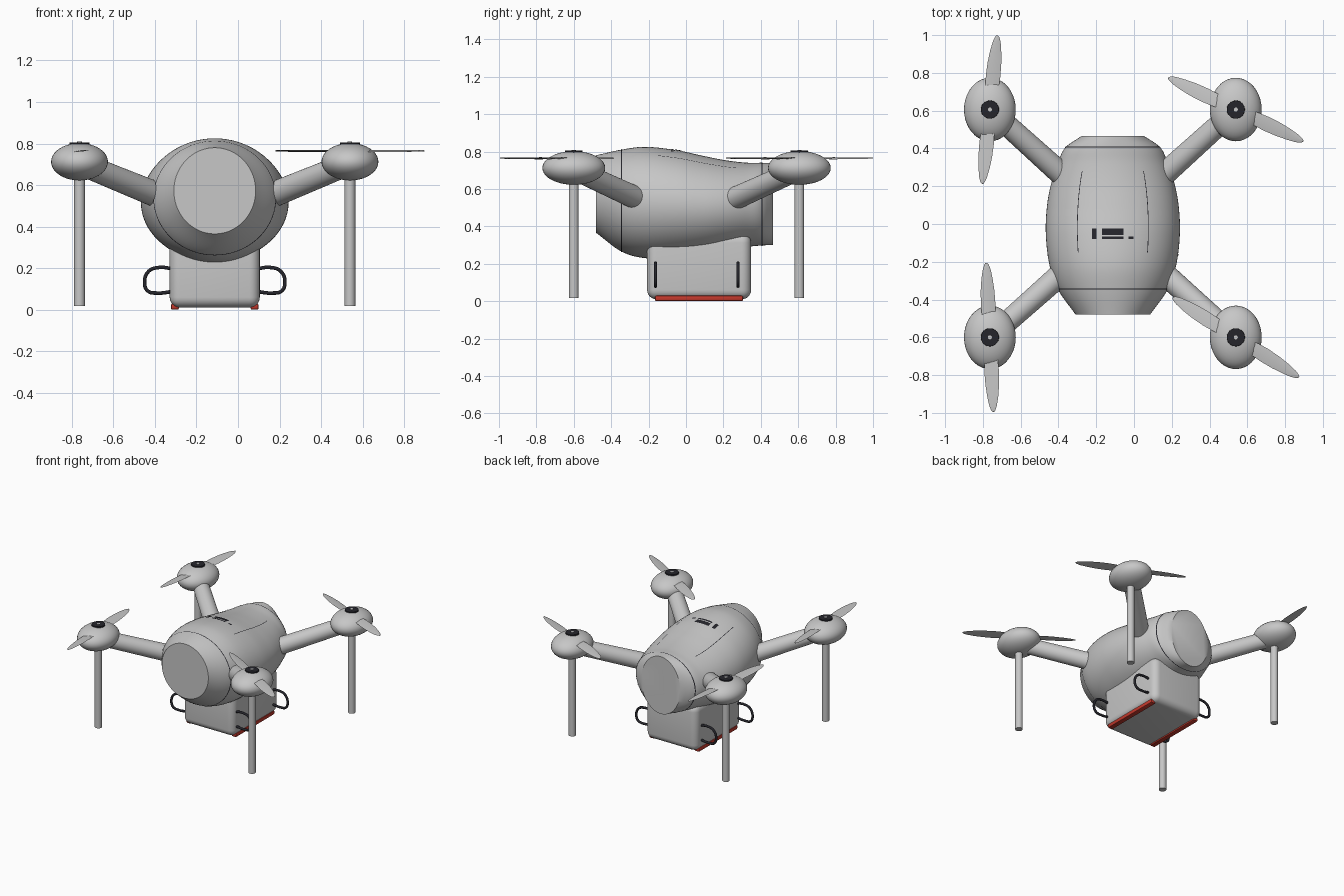
import bpy, bmesh, math
from mathutils import Vector, Matrix

if "Cube" in bpy.data.objects:
    bpy.data.objects.remove(bpy.data.objects["Cube"], do_unlink=True)


def material(name, rgb):
    m = bpy.data.materials.new(name)
    m.use_nodes = True
    m.diffuse_color = (*rgb, 1)
    m.node_tree.nodes["Principled BSDF"].inputs["Base Color"].default_value = (*rgb, 1)
    return m


GREY = material("light grey", (0.57, 0.57, 0.57))
DARK = material("charcoal", (0.018, 0.018, 0.024))
RED = material("red", (0.55, 0.04, 0.025))
CX = -0.112  # centre line of the airframe


def finish(name, bm, mat, angle=35):
    bmesh.ops.recalc_face_normals(bm, faces=bm.faces)
    me = bpy.data.meshes.new(name)
    bm.to_mesh(me)
    bm.free()
    me.materials.append(mat)
    ob = bpy.data.objects.new(name, me)
    bpy.context.collection.objects.link(ob)
    bpy.ops.object.select_all(action='DESELECT')
    ob.select_set(True)
    bpy.context.view_layer.objects.active = ob
    bpy.ops.object.shade_smooth_by_angle(angle=math.radians(angle))
    return ob


def rod(name, a, b, r1, r2, mat, sides=32):
    a, b = Vector(a), Vector(b)
    bm = bmesh.new()
    rot = (b - a).to_track_quat('Z', 'Y').to_matrix().to_4x4()
    bmesh.ops.create_cone(bm, cap_ends=True, segments=sides, radius1=r1, radius2=r2,
                          depth=(b - a).length, matrix=Matrix.Translation((a + b) / 2) @ rot)
    return finish(name, bm, mat)


def box(name, lo, hi, mat, bevel, segments):
    lo, hi = Vector(lo), Vector(hi)
    bm = bmesh.new()
    bmesh.ops.create_cube(bm, size=1, matrix=Matrix.Translation((lo + hi) / 2) @ Matrix.Diagonal((*(hi - lo), 1)))
    bmesh.ops.bevel(bm, geom=bm.edges[:], offset=bevel, segments=segments, profile=0.5, affect='EDGES')
    return finish(name, bm, mat)


# Fuselage stations: y, bottom z, top z, half width
STATIONS = [(-0.48, 0.365, 0.78, 0.197), (-0.345, 0.265, 0.81, 0.292), (-0.22, 0.230, 0.825, 0.335),
            (-0.05, 0.230, 0.807, 0.355), (0.10, 0.245, 0.775, 0.348), (0.22, 0.268, 0.752, 0.325),
            (0.33, 0.290, 0.740, 0.288), (0.407, 0.298, 0.740, 0.250), (0.466, 0.300, 0.738, 0.165)]


def station(y):
    """Smooth interpolation between neighbouring stations."""
    n = len(STATIONS)
    i = next((k for k in range(n - 1) if y <= STATIONS[k + 1][0]), n - 2)
    p, q = STATIONS[i], STATIONS[i + 1]
    o, r = STATIONS[max(i - 1, 0)], STATIONS[min(i + 2, n - 1)]
    h = q[0] - p[0]
    t = (y - p[0]) / h
    out = []
    for k in (1, 2, 3):
        m0 = (q[k] - o[k]) / (q[0] - o[0]) * h
        m1 = (r[k] - p[k]) / (r[0] - p[0]) * h
        out.append((2*t**3 - 3*t*t + 1) * p[k] + (t**3 - 2*t*t + t) * m0
                   + (3*t*t - 2*t**3) * q[k] + (t**3 - t*t) * m1)
    return out


def skin(y, a, lift=0.0):
    """Point on the fuselage; a is measured from the top towards +x."""
    lo, hi, w = station(y)
    return (CX + (w + lift) * math.sin(a), y, (lo + hi) / 2 + ((hi - lo) / 2 + lift) * math.cos(a))


def patch(name, y0, y1, a0, a1, ny, na, mat, lift, caps=False):
    closed = abs(a1 - a0) > 6.28
    bm = bmesh.new()
    rows = [[bm.verts.new(skin(y0 + (y1 - y0) * j / ny, a0 + (a1 - a0) * i / na, lift))
             for i in range(na if closed else na + 1)] for j in range(ny + 1)]
    for r0, r1 in zip(rows, rows[1:]):
        for i in range(na):
            k = (i + 1) % len(r0)
            bm.faces.new((r0[i], r0[k], r1[k], r1[i]))
    if caps:
        bm.faces.new(rows[0])
        bm.faces.new(rows[-1])
    return finish(name, bm, mat)


TAU = 2 * math.pi
patch("fuselage", -0.48, 0.466, 0, TAU, 56, 72, GREY, 0, caps=True)
for nm, y in (("front_seam", -0.345), ("rear_seam", 0.407)):
    patch(nm, y - 0.0025, y + 0.0025, 0, TAU, 1, 72, DARK, 0.002)
for nm, s in (("left", 1), ("right", -1)):
    patch(nm + "_panel_line", -0.15, 0.28, s * 0.548, s * 0.56, 24, 1, DARK, 0.002)

# Plain marking plates on the top: x range and y range
for i, (x0, x1, y0, y1) in enumerate([(-0.222, -0.198, -0.08, -0.025), (-0.17, -0.055, -0.058, -0.025),
                                      (-0.17, -0.055, -0.08, -0.066), (-0.03, -0.004, -0.08, -0.066)]):
    a0, a1 = (math.asin((x - CX) / 0.355) for x in (x0, x1))
    patch("marking_plate_%d" % (i + 1), y0, y1, a0, a1, 4, 6, DARK, 0.003)

# Cargo box with red skids along its lower side edges
box("cargo_box", (CX - 0.217, -0.208, 0.01), (CX + 0.217, 0.348, 0.362), GREY, 0.05, 6)
for nm, s in (("left", 1), ("right", -1)):
    xs = sorted((CX + s * 0.172, CX + s * 0.211))
    box(nm + "_red_skid", (xs[0], -0.166, 0.0), (xs[1], 0.305, 0.03), RED, 0.008, 2)

# Bent-tube handles: outward offset and z
HANDLE = [(0.20, 0.197), (0.27, 0.203), (0.318, 0.185), (0.338, 0.13), (0.322, 0.09), (0.275, 0.08), (0.20, 0.088)]
for side, s in (("left", 1), ("right", -1)):
    for end, y in (("front", -0.163), ("rear", 0.278)):
        cu = bpy.data.curves.new(side + "_" + end + "_handle", 'CURVE')
        cu.dimensions = '3D'
        cu.bevel_depth = 0.009
        cu.bevel_resolution = 3
        cu.resolution_u = 6
        cu.use_fill_caps = True
        sp = cu.splines.new('BEZIER')
        sp.bezier_points.add(len(HANDLE) - 1)
        for bp, (dx, z) in zip(sp.bezier_points, HANDLE):
            bp.co = (CX + s * dx, y, z)
            bp.handle_left_type = bp.handle_right_type = 'AUTO'
        cu.materials.append(DARK)
        bpy.context.collection.objects.link(bpy.data.objects.new(cu.name, cu))

# Blade outline: radius, trailing edge, leading edge
BLADE = [(0.04, -0.025, 0.025), (0.12, -0.036, 0.036), (0.18, -0.039, 0.039), (0.25, -0.037, 0.036),
         (0.31, -0.031, 0.029), (0.36, -0.023, 0.019), (0.385, -0.014, 0.010), (0.395, -0.005, 0.003)]


def propeller(name, centre, degrees):
    bm = bmesh.new()
    for turn in (0, 180):
        m = (Matrix.Translation(centre) @ Matrix.Rotation(math.radians(degrees + turn), 4, 'Z')
             @ Matrix.Rotation(math.radians(8), 4, 'X'))
        rows = [[bm.verts.new(m @ Vector(p)) for p in
                 ((r, t, 0), (r, (t + l) / 2, 0.004), (r, l, 0), (r, (t + l) / 2, -0.002))] for r, t, l in BLADE]
        for a, b in zip(rows, rows[1:]):
            for i in range(4):
                bm.faces.new((a[i], a[(i + 1) % 4], b[(i + 1) % 4], b[i]))
        bm.faces.new(rows[0])
        bm.faces.new(rows[-1])
    return finish(name, bm, GREY)


# Four rotor units: arm, pod, hub, leg and propeller
ROTORS = [("front_left", 1, -1, -32), ("front_right", -1, -1, 93),
          ("rear_left", 1, 1, -25), ("rear_right", -1, 1, 84.5)]
for nm, sx, sy, turn in ROTORS:
    x, y = CX + sx * 0.651, 0.003 + sy * 0.603
    rod(nm + "_arm", (CX + sx * 0.24, sy * 0.235, 0.537), (x, y, 0.705), 0.062, 0.056, GREY)
    bm = bmesh.new()
    bmesh.ops.create_uvsphere(bm, u_segments=40, v_segments=20, radius=1,
                              matrix=Matrix.Translation((x, y, 0.712)) @ Matrix.Diagonal((0.137, 0.168, 0.09, 1)))
    finish(nm + "_motor_pod", bm, GREY, 60)
    rod(nm + "_hub", (x, y, 0.785), (x, y, 0.806), 0.049, 0.047, DARK)
    rod(nm + "_hub_pin", (x, y, 0.80), (x, y, 0.809), 0.011, 0.011, GREY, 12)
    rod(nm + "_leg", (x, y, 0.018), (x, y, 0.69), 0.026, 0.026, GREY)
    propeller(nm + "_propeller", (x, y, 0.764), turn)
